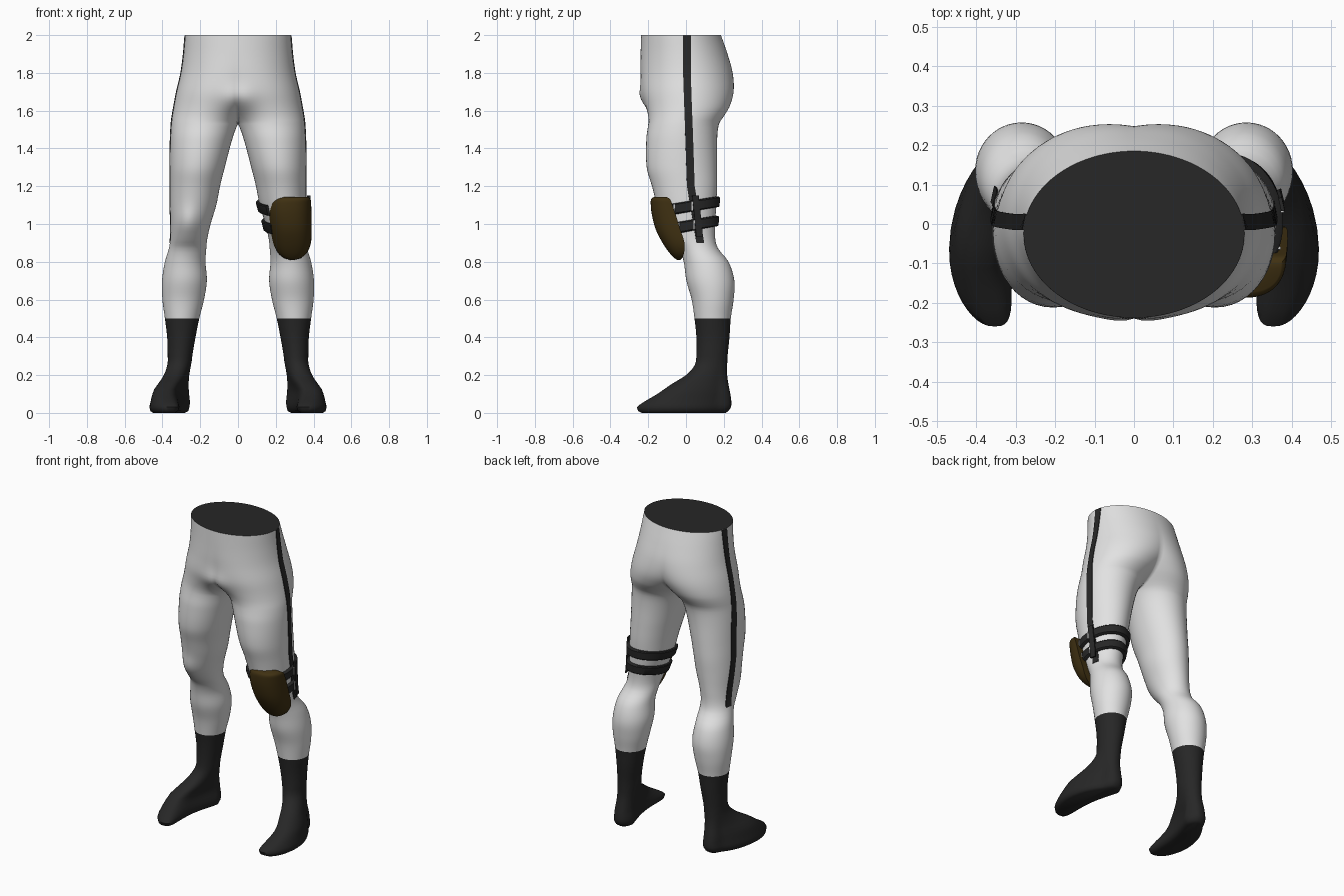
import bpy, bmesh, math
from mathutils import Vector

if "Cube" in bpy.data.objects:
    bpy.data.objects.remove(bpy.data.objects["Cube"])


def material(name, rgb):
    m = bpy.data.materials.new(name)
    m.diffuse_color = (*rgb, 1)
    m.use_nodes = True
    m.node_tree.nodes["Principled BSDF"].inputs["Base Color"].default_value = m.diffuse_color
    return m


WHITE = material("white_cloth", (0.76, 0.76, 0.76))
BLACK = material("black_cloth", (0.02, 0.02, 0.02))
BROWN = material("brown_leather", (0.05, 0.03, 0.006))
METAL = material("pale_metal", (0.55, 0.55, 0.55))

# Leg outline by height: z, inner x, outer x, front y, back y
# (a negative inner x means the two halves meet at the centre line)
KEYS = [
    (0.0, .262, .38, -.235, .21), (.01, .245, .395, -.254, .225), (.03, .238, .40, -.26, .238),
    (.06, .24, .395, -.22, .24), (.1, .248, .388, -.152, .235), (.15, .25, .38, -.08, .225),
    (.2, .25, .375, -.0, .218), (.25, .247, .372, .045, .218), (.3, .242, .372, .055, .22),
    (.4, .225, .375, .055, .23), (.5, .205, .387, .045, .237), (.6, .18, .40, .03, .252),
    (.7, .165, .402, .002, .256), (.8, .172, .387, -.012, .225), (.87, .168, .366, -.035, .17),
    (.92, .163, .358, -.075, .155), (1.0, .145, .357, -.122, .155), (1.1, .115, .36, -.152, .16),
    (1.2, .095, .36, -.18, .165), (1.3, .07, .36, -.208, .165), (1.45, .03, .358, -.21, .165),
    (1.53, 0.0, .353, -.2, .175), (1.57, -.03, .348, -.2, .2), (1.62, -.08, .34, -.21, .23),
    (1.7, -.17, .325, -.232, .252), (1.8, -.24, .302, -.24, .247), (1.9, -.27, .288, -.24, .22),
    (2.0, -.28, .28, -.238, .185),
]


def interp(keys, z):
    """Smooth interpolation of a table by its first column."""
    i = max(0, min(len(keys) - 2, sum(k[0] <= z for k in keys) - 1))
    a, b = keys[i], keys[i + 1]
    p, q = keys[max(0, i - 1)], keys[min(len(keys) - 1, i + 2)]
    h = b[0] - a[0]
    s = (z - a[0]) / h
    out = []
    for c in range(1, len(a)):
        m0 = (b[c] - p[c]) / (b[0] - p[0]) * h
        m1 = (q[c] - a[c]) / (q[0] - a[0]) * h
        out.append((2*s**3 - 3*s*s + 1) * a[c] + (s**3 - 2*s*s + s) * m0
                   + (3*s*s - 2*s**3) * b[c] + (s**3 - s*s) * m1)
    return out


def frame(z):
    xi, xo, yf, yb = interp(KEYS, z)
    return (xi + xo) / 2, (xo - xi) / 2, (yf + yb) / 2, (yb - yf) / 2, xi


def spow(v, e):
    return math.copysign(abs(v) ** e, v)


def gauss(v, s):
    return math.exp(-(v / s) ** 2)


def surf(z, t, off=0.0):
    """Point on the leg at height z and angle t (0 = outer side, -90 = front)."""
    cx, hx, cy, hy, _ = frame(z)
    w = max(0.0, min(1.0, (.27 - z) / .15))          # foot amount
    e = 1 - .22 * w
    c, s = math.cos(t), math.sin(t)
    x, y = cx + hx * spow(c, e), cy + hy * spow(s, e)
    x += w * max(0, .07 * (1 - ((y + .08) / .25) ** 2))  # toes turn outward
    front = max(0.0, -s)
    y -= front * .035 * gauss(x, .08) * gauss(z - 1.65, .07)          # crotch
    y -= front * .02 * gauss(x - .27, .065) * gauss(z - 1.01, .085)   # kneecap
    n = Vector((c / hx, s / hy, 0)).normalized()
    return Vector((x, y, z)) + n * off


def finish(name, bm, mats, mirror=False, angle=50):
    bmesh.ops.remove_doubles(bm, verts=bm.verts, dist=1e-5)
    bmesh.ops.recalc_face_normals(bm, faces=bm.faces)
    me = bpy.data.meshes.new(name)
    bm.to_mesh(me)
    bm.free()
    for m in mats:
        me.materials.append(m)
    ob = bpy.data.objects.new(name, me)
    bpy.context.collection.objects.link(ob)
    bpy.ops.object.select_all(action='DESELECT')
    ob.select_set(True)
    bpy.context.view_layer.objects.active = ob
    bpy.ops.object.shade_smooth_by_angle(angle=math.radians(angle))
    if mirror:
        mod = ob.modifiers.new("mirror", 'MIRROR')
        mod.merge_threshold = 1e-4
    return ob


def loft(rows, closed=True, caps=True):
    bm = bmesh.new()
    vs = [[bm.verts.new(p) for p in r] for r in rows]
    n = len(rows[0])
    for a, b in zip(vs, vs[1:]):
        for i in range(n if closed else n - 1):
            j = (i + 1) % n
            bm.faces.new((a[i], a[j], b[j], b[i]))
    if caps:
        bm.faces.new(vs[0])
        bm.faces.new(vs[-1])
    return bm


# Legs and pelvis: one half, mirrored
zs = []
for a, b in zip(KEYS, KEYS[1:]):
    k = max(1, round((b[0] - a[0]) / .02))
    zs += [a[0] + (b[0] - a[0]) * i / k for i in range(k)]
zs.append(2.0)
N = 48
rows = []
for z in zs:
    cx, hx, cy, hy, xi = frame(z)
    end = math.acos(max(-1, -cx / hx)) if xi < -1e-6 else math.pi
    r = [surf(z, -end + 2 * end * i / N) for i in range(N + 1)]
    if xi < 1e-6:
        r[0].x = r[-1].x = 0
    else:
        r[-1] = r[0].copy()
    rows.append(r)
body = loft(rows, closed=False)
for f in body.faces:                     # socks and waist opening are black
    c = f.calc_center_median()
    f.material_index = int(c.z < .5 or c.z > 1.9999)
finish("legs", body, [WHITE, BLACK], mirror=True)


def side_strip(name, z0, z1, yc, width, off, mat, mirror=False):
    """Thin vertical strip on the outer side of the leg; yc is a function of z."""
    n = max(2, round((z1 - z0) / .02))
    rows = []
    for i in range(n + 1):
        z = z0 + (z1 - z0) * i / n
        _, _, cy, hy, _ = frame(z)
        sec = []
        for dy, o in ((-.5, off - .009), (-.5, off), (.5, off), (.5, off - .009)):
            sec.append(surf(z, math.asin((yc(z) + dy * width - cy) / hy), o))
        rows.append(sec)
    finish(name, loft(rows), [mat], mirror, 30)


# Side stripes
def stripe_y(z):
    return .005 + .02 * max(0, min(1, (1.8 - z) / .6)) + .05 * max(0, (1.2 - z) / .3)


side_strip("side_stripe", .9, 1.998, stripe_y, .04, .004, BLACK, True)

# Knee pad: z, centre x, half width, front y, rear y
PAD = [(.81, .288, .012, -.046, -.03), (.82, .288, .045, -.062, -.02), (.85, .288, .078, -.09, -.01),
       (.9, .286, .1, -.124, -.008), (.97, .281, .109, -.16, -.03), (1.05, .276, .113, -.181, -.055),
       (1.11, .278, .109, -.187, -.075), (1.132, .284, .1, -.184, -.085), (1.142, .288, .085, -.172, -.1)]
rows = []
for a, b in zip(PAD, PAD[1:] + [None]):
    for s in ((0, 1/3, 2/3) if b else (1,)):
        z = a[0] + (b[0] - a[0]) * s if b else a[0]
        cx, w, yf, yr = interp(PAD, z)
        r = []
        for i in range(25):
            u = math.pi * (i / 24 - .5)
            r.append(Vector((cx + w * spow(math.sin(u), .85),
                             yr + (yf - yr) * spow(max(0, math.cos(u)), .85), z)))
        rows.append(r)
finish("knee_pad", loft(rows), [BROWN])

# Two straps around the padded knee, rising toward the back
for name, zc, slope in (("upper_strap", 1.09, .17), ("lower_strap", .988, .18)):
    rows = []
    for i in range(49):
        t = math.radians(-50 + 280 * i / 48)
        _, _, cy, hy, _ = frame(zc)
        z = zc + slope * (cy + hy * math.sin(t))
        rows.append([surf(z + dz, t, o) for dz, o in
                     ((-.029, -.004), (-.027, .013), (-.022, .018),
                      (.022, .018), (.027, .013), (.029, -.004))])
    finish(name, loft(rows), [BLACK], angle=40)

# Vertical link over the straps, with slim buckles
side_strip("strap_link", .93, 1.15, lambda z: .05 + .1 * (1.1 - z), .03, .025, BLACK)
for i, (y, z) in enumerate(((-.055, 1.08), (.03, 1.095), (-.03, .982), (.04, .995))):
    side_strip("buckle_%d" % (i + 1), z - .025, z + .025, lambda _z, y=y: y, .006, .022, METAL)
